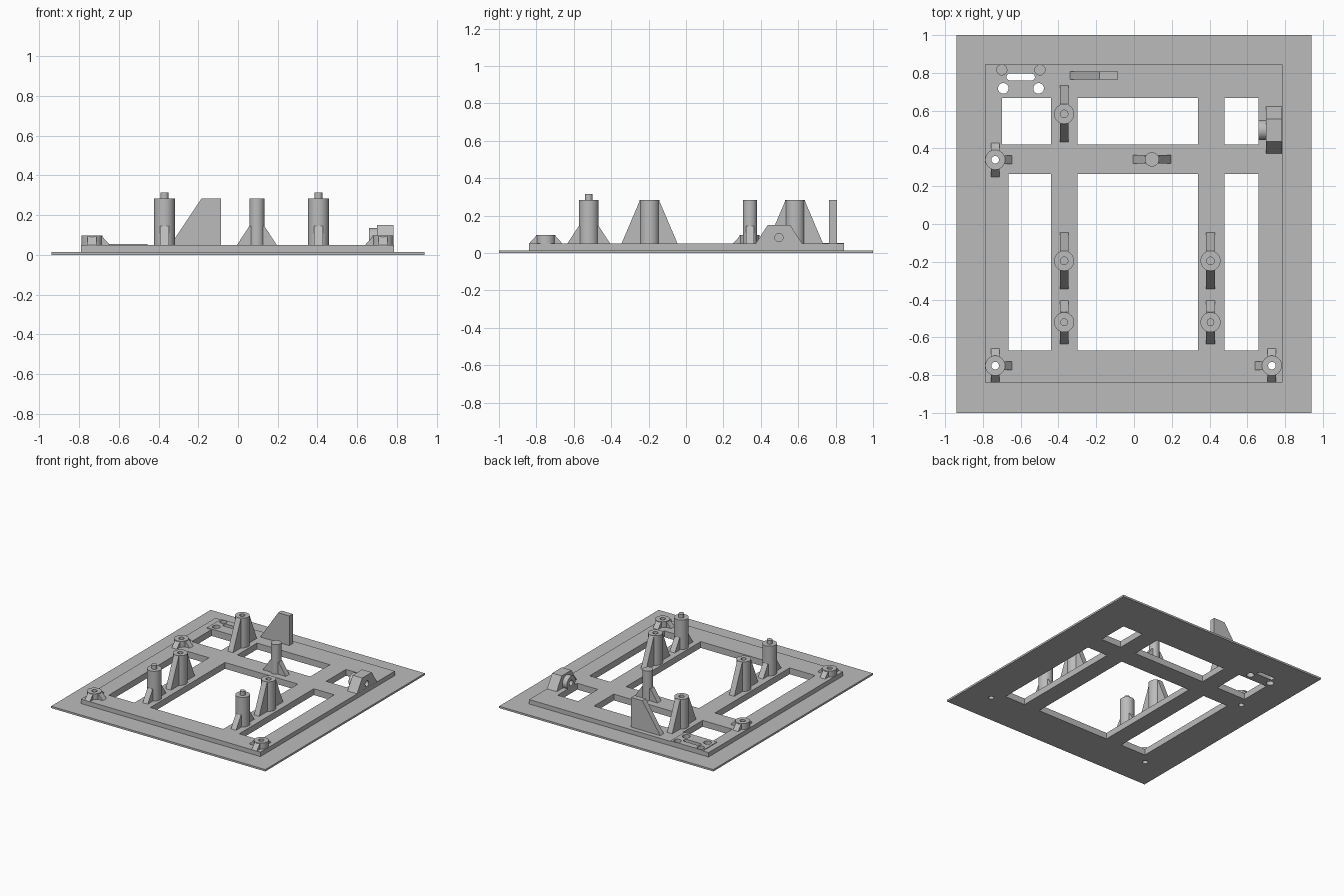
import bpy, bmesh
from math import radians, cos, sin, pi
from mathutils import Vector, Matrix

cube = bpy.data.objects.get("Cube")
if cube:
    bpy.data.objects.remove(cube, do_unlink=True)

grey = bpy.data.materials.new("plain_grey")
grey.use_nodes = True
COLOUR = (0.5, 0.5, 0.5, 1)
grey.diffuse_color = COLOUR
grey.node_tree.nodes["Principled BSDF"].inputs["Base Color"].default_value = COLOUR

BRIM, DECK, PATCH = 0.015, 0.05, 0.055
LOW, MID, TALL = 0.097, 0.145, 0.285
POST_R, BORE_R, GUSSET_W = 0.053, 0.02, 0.045


def finish(name, bm):
    bmesh.ops.remove_doubles(bm, verts=bm.verts, dist=1e-5)
    bmesh.ops.recalc_face_normals(bm, faces=bm.faces)
    mesh = bpy.data.meshes.new(name)
    bm.to_mesh(mesh)
    bm.free()
    mesh.materials.append(grey)
    obj = bpy.data.objects.new(name, mesh)
    bpy.context.collection.objects.link(obj)
    mesh.shade_smooth()
    mesh.set_sharp_from_angle(angle=radians(30))
    return obj


def add_prism(bm, outline, offset):
    """Extrude a closed outline of 3D points along an offset."""
    face = bm.faces.new([bm.verts.new(p) for p in outline])
    new = bmesh.ops.extrude_face_region(bm, geom=[face], use_keep_orig=True)["geom"]
    bmesh.ops.translate(bm, vec=Vector(offset),
                        verts=[v for v in new if isinstance(v, bmesh.types.BMVert)])


def add_box(bm, x0, x1, y0, y1, z0, z1):
    add_prism(bm, [(x0, y0, z0), (x1, y0, z0), (x1, y1, z0), (x0, y1, z0)], (0, 0, z1 - z0))


def add_slot(bm, x, y, r, z0, z1, half=0):
    """Upright cylinder, or a round-ended slot when half is above zero."""
    n = 48
    ring = []
    for i in range(n):
        a = 2 * pi * (i + 0.5) / n
        ring.append((x + r * cos(a) + (half if cos(a) > 0 else -half), y + r * sin(a), z0))
    add_prism(bm, ring, (0, 0, z1 - z0))


def add_lathe(bm, profile, matrix, closed=False):
    pts = [bm.verts.new((r, 0, z)) for r, z in profile]
    edges = [bm.edges.new(pair) for pair in zip(pts, pts[1:])]
    if closed:
        edges.append(bm.edges.new((pts[-1], pts[0])))
    before = set(bm.verts) - set(pts)
    bmesh.ops.spin(bm, geom=pts + edges, cent=(0, 0, 0), axis=(0, 0, 1),
                   angle=2 * pi, steps=48, use_merge=False)
    bmesh.ops.transform(bm, matrix=matrix, verts=[v for v in bm.verts if v not in before])


def add_gusset(bm, x, y, direction, inner, reach, top):
    d = Vector((*direction, 0))
    side = Vector((-d.y, d.x, 0)) * GUSSET_W
    base = Vector((x, y, 0)) - side / 2
    core = inner * 0.75
    outline = [base + d * r + Vector((0, 0, z)) for r, z in
               ((core, DECK), (reach, DECK), (inner, top), (core, top))]
    add_prism(bm, outline, side)


def cut(obj, cutter):
    mod = obj.modifiers.new("cut", "BOOLEAN")
    mod.operation, mod.solver, mod.object = "DIFFERENCE", "EXACT", cutter
    bpy.context.view_layer.objects.active = obj
    bpy.ops.object.modifier_apply(modifier=mod.name)


def post(name, x, y, profile, dirs, inner, reach, top, closed=False):
    bm = bmesh.new()
    add_lathe(bm, profile, Matrix.Translation((x, y, 0)), closed)
    for d in dirs:
        add_gusset(bm, x, y, d, inner, reach, top)
    return finish(name, bm)


# Thin brim, deck and raised corner patch
slabs = {}
for name, size in (("base_brim", (-0.94, 0.94, -1, 1, 0, BRIM)),
                   ("deck", (-0.79, 0.785, -0.84, 0.845, BRIM, DECK)),
                   ("corner_patch", (-0.74, -0.455, 0.667, 0.845, DECK, PATCH))):
    bm = bmesh.new()
    add_box(bm, *size)
    slabs[name] = finish(name, bm)

# Openings that go right through
low_posts = [(-0.735, 0.34, 1), (-0.735, -0.75, 1), (0.73, -0.75, -1)]
bm = bmesh.new()
for y0, y1, left in ((0.42, 0.667, -0.70), (-0.67, 0.265, -0.665)):
    for x0, x1 in ((left, -0.44), (-0.30, 0.34), (0.48, 0.66)):
        add_box(bm, x0, x1, y0, y1, -0.1, 0.2)
for x, y, _ in low_posts:
    add_slot(bm, x, y, BORE_R, -0.1, 0.2)
for x in (-0.692, -0.505):
    add_slot(bm, x, 0.718, 0.028, -0.1, 0.2)
add_slot(bm, -0.6, 0.778, 0.018, -0.1, 0.2, half=0.057)
through = finish("through_cutter", bm)

# Blind pits in the corner patch
bm = bmesh.new()
for x in (-0.70, -0.498):
    add_slot(bm, x, 0.816, 0.027, BRIM + 0.002, 0.2)
pits = finish("pit_cutter", bm)

for obj in slabs.values():
    cut(obj, through)
for name in ("deck", "corner_patch"):
    cut(slabs[name], pits)
for obj in slabs.values():
    obj.data.set_sharp_from_angle(angle=radians(30))
for cutter in (through, pits):
    bpy.data.objects.remove(cutter, do_unlink=True)

ALONG_Y = [(0, 1), (0, -1)]
ALONG_X = [(1, 0), (-1, 0)]

# Low bored standoffs with three gussets
ring = [(BORE_R, DECK), (POST_R, DECK), (POST_R, LOW), (BORE_R, LOW)]
for i, (x, y, inward) in enumerate(low_posts):
    post(f"low_standoff_{i + 1}", x, y, ring, ALONG_Y + [(inward, 0)],
         POST_R - 0.004, 0.09, LOW - 0.002, closed=True)

# Tall posts with locating pins
pin = [(0, DECK), (POST_R, DECK), (POST_R, TALL), (BORE_R, TALL), (BORE_R, 0.315), (0, 0.315)]
for side, x in (("right", -0.37), ("left", 0.405)):
    post(f"pin_post_{side}", x, -0.52, pin, ALONG_Y, POST_R, 0.115, MID)

# Tall bored posts with full-height gussets
bored = [(0, DECK), (POST_R, DECK), (POST_R, TALL), (BORE_R, TALL), (BORE_R, 0.15), (0, 0.15)]
for name, x, y in (("front_right", -0.37, -0.195), ("front_left", 0.405, -0.195),
                   ("back", -0.37, 0.583)):
    post(f"bored_post_{name}", x, y, bored, ALONG_Y, POST_R - 0.002, 0.15, TALL - 0.002)

# Slim plain support on the crossbar
slim = [(0, DECK), (0.038, DECK), (0.038, TALL), (0, TALL)]
post("slim_support", 0.095, 0.342, slim, ALONG_X, 0.038, 0.1, MID)

# Sloped fin at the back
bm = bmesh.new()
add_prism(bm, [(x, 0.765, z) for x, z in
               ((-0.34, DECK), (-0.085, DECK), (-0.085, TALL), (-0.183, TALL))], (0, 0.043, 0))
finish("back_fin", bm)

# Side bracket with a bored round boss
AXIS_Y, AXIS_Z = 0.497, 0.083
bm = bmesh.new()
add_prism(bm, [(0.70, y, z) for y, z in
               ((0.372, DECK), (0.622, DECK), (0.557, 0.15), (0.437, 0.15))], (0.084, 0, 0))
bracket = finish("side_bracket", bm)
sideways = Matrix.Translation((0, AXIS_Y, AXIS_Z)) @ Matrix.Rotation(pi / 2, 4, "Y")
bm = bmesh.new()
add_lathe(bm, [(0, 0.6), (0.022, 0.6), (0.022, 0.9), (0, 0.9)], sideways)
bore = finish("bore_cutter", bm)
cut(bracket, bore)
bracket.data.set_sharp_from_angle(angle=radians(30))
bpy.data.objects.remove(bore, do_unlink=True)
bm = bmesh.new()
add_lathe(bm, [(0.022, 0.66), (POST_R, 0.66), (POST_R, 0.70), (0.022, 0.70)], sideways, closed=True)
finish("bracket_boss", bm)
